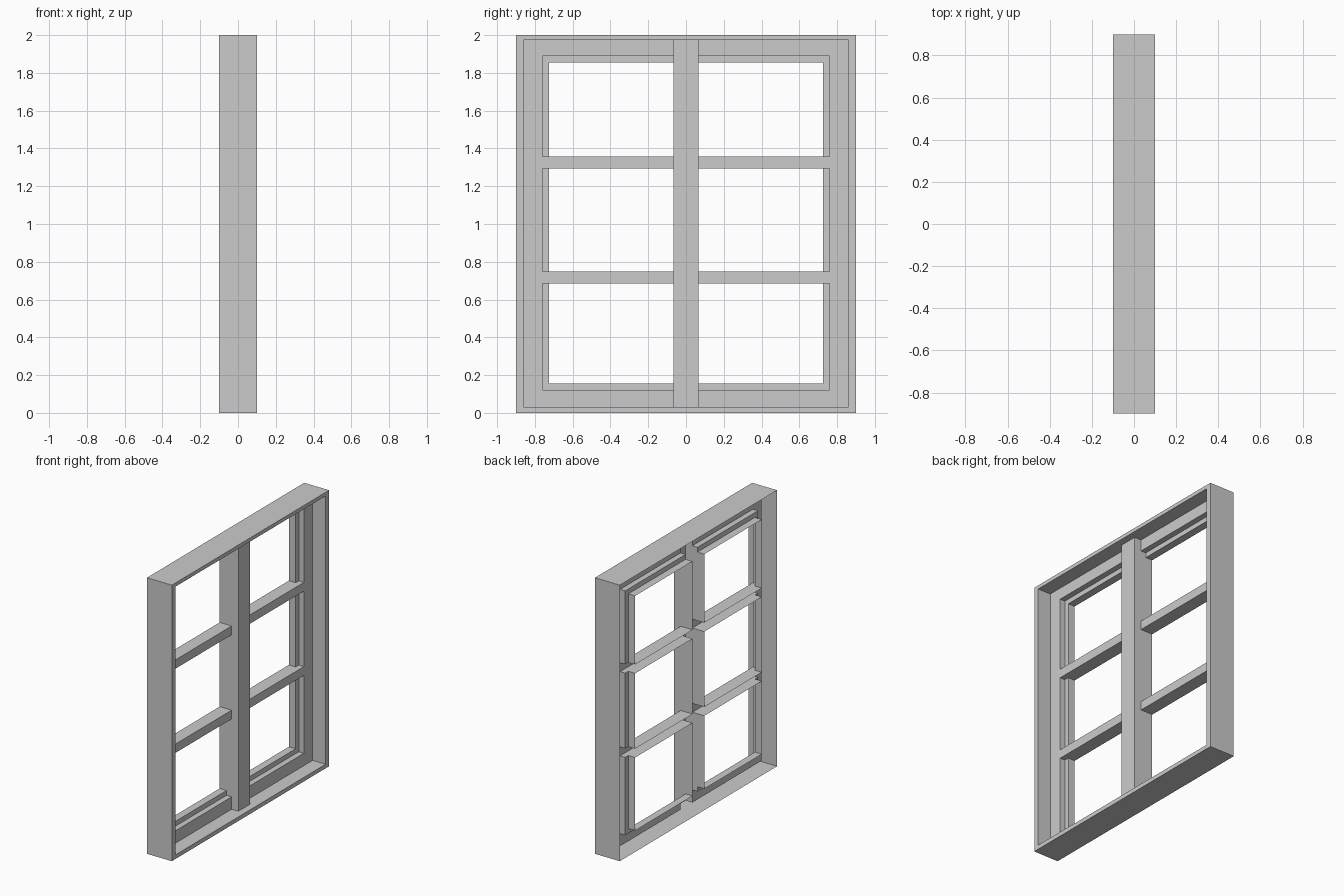
import bpy, bmesh

if "Cube" in bpy.data.objects:
    bpy.data.objects.remove(bpy.data.objects["Cube"])

BACK = -0.1      # the frame is an open-backed shell, trimmed here


def make_object(name, bm):
    bmesh.ops.recalc_face_normals(bm, faces=bm.faces[:])
    mesh = bpy.data.meshes.new(name)
    bm.to_mesh(mesh)
    bm.free()
    obj = bpy.data.objects.new(name, mesh)
    bpy.context.collection.objects.link(obj)
    return obj


def extrude_x(bm, x0, x1):
    res = bmesh.ops.extrude_face_region(bm, geom=bm.faces[:])
    verts = [v for v in res["geom"] if isinstance(v, bmesh.types.BMVert)]
    bmesh.ops.translate(bm, verts=verts, vec=(x1 - x0, 0, 0))


def corners(bm, x, y, z0, z1):
    return [bm.verts.new((x, a, b)) for a, b in ((-y, z0), (y, z0), (y, z1), (-y, z1))]


def block(name, y, z0, z1, x0, x1):
    bm = bmesh.new()
    bm.faces.new(corners(bm, x0, y, z0, z1))
    extrude_x(bm, x0, x1)
    return make_object(name, bm)


def ring(name, outer, inner, x0, x1):
    bm = bmesh.new()
    o, i = corners(bm, x0, *outer), corners(bm, x0, *inner)
    for k in range(4):
        n = (k + 1) % 4
        bm.faces.new((o[k], o[n], i[n], i[k]))
    extrude_x(bm, x0, x1)
    return make_object(name, bm)


# stepped frame: outer casing, sash, glazing stop
frame = ring("window_frame", (0.9, 0, 2), (0.86, 0.03, 1.973), -0.12, 0.1)
parts = [
    ring("sash", (0.88, 0.015, 1.985), (0.76, 0.12, 1.89), -0.13, -0.004),
    ring("glazing_stop", (0.82, 0.075, 1.93), (0.725, 0.155, 1.855), -0.14, -0.045),
    # centre post and two crossbars
    block("centre_post", 0.067, 0.01, 1.99, -0.15, 0.05),
    block("lower_bar", 0.78, 0.684, 0.748, -0.16, -0.004),
    block("upper_bar", 0.78, 1.294, 1.358, -0.16, -0.004),
]

# join all parts into one clean shell
for part in parts:
    mod = frame.modifiers.new(part.name, 'BOOLEAN')
    mod.operation, mod.solver, mod.object = 'UNION', 'EXACT', part
bpy.context.view_layer.update()
result = frame.evaluated_get(bpy.context.evaluated_depsgraph_get())
bm = bmesh.new()
bm.from_mesh(result.to_mesh())
result.to_mesh_clear()

# trim the back flat and leave it open
bmesh.ops.bisect_plane(bm, geom=bm.verts[:] + bm.edges[:] + bm.faces[:],
                       plane_co=(BACK, 0, 0), plane_no=(-1, 0, 0), clear_outer=True)
frame.modifiers.clear()
bm.to_mesh(frame.data)
bm.free()
for part in parts:
    bpy.data.objects.remove(part)
